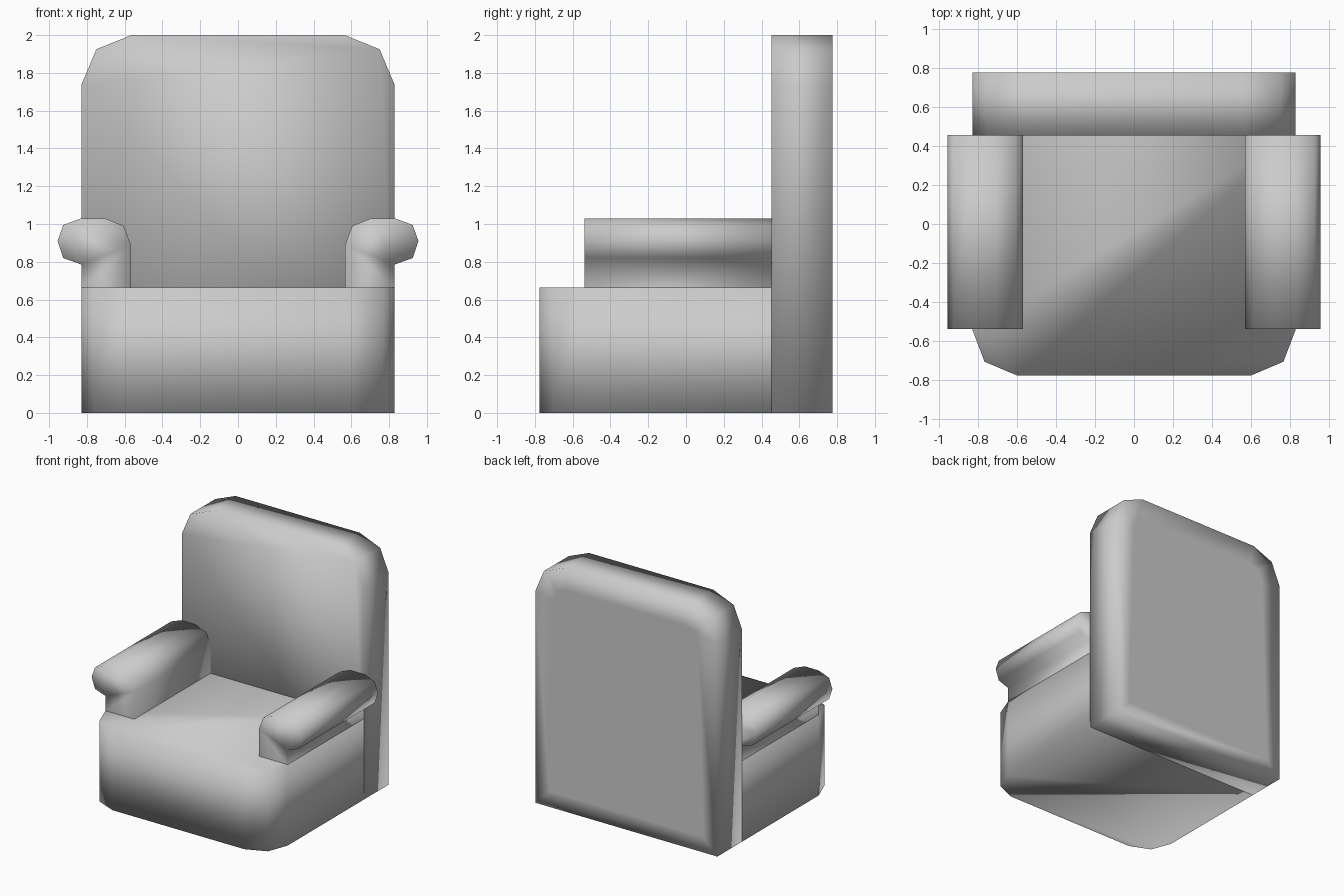
import bpy
import bmesh

if "Cube" in bpy.data.objects:
    bpy.data.objects.remove(bpy.data.objects["Cube"])


def prism(name, profile, place, start, end, keep_start=True, keep_end=True,
          skip_sides=(), inset_end=0.0):
    """Extrude a 2D profile from start to end; place maps (u, v, depth) to xyz."""
    bm = bmesh.new()
    a = [bm.verts.new(place(u, v, start)) for u, v in profile]
    b = [bm.verts.new(place(u, v, end)) for u, v in profile]
    n = len(profile)
    for i in range(n):
        if i not in skip_sides:
            j = (i + 1) % n
            bm.faces.new((a[i], a[j], b[j], b[i]))
    if keep_start:
        bm.faces.new(a[::-1])
    cap = bm.faces.new(b) if keep_end else None
    bmesh.ops.recalc_face_normals(bm, faces=bm.faces[:])
    if cap and inset_end:
        bmesh.ops.inset_region(bm, faces=[cap], thickness=inset_end)
    for f in bm.faces:
        f.smooth = True
    mesh = bpy.data.meshes.new(name)
    bm.to_mesh(mesh)
    bm.free()
    obj = bpy.data.objects.new(name, mesh)
    bpy.context.collection.objects.link(obj)
    return obj


def mirrored(half):
    """Complete a right-hand outline with its left-hand copy."""
    return half + [(-x, y) for x, y in reversed(half)]


def upward(u, v, d):
    return (u, v, d)


def backward(u, v, d):
    return (u, d, v)


# Seat base: plan outline with rounded front corners, open where it meets the back
base_half = [(0.60, -0.775), (0.765, -0.705), (0.828, -0.54), (0.828, 0.452)]
prism("seat_base", mirrored(base_half), upward, 0.0, 0.665, skip_sides=(3,))

# Backrest: front outline with rounded top corners, flat middle panel at the rear
back_half = [(0.828, 0.0), (0.828, 1.74), (0.75, 1.925), (0.565, 2.0)]
prism("backrest", mirrored(back_half), backward, 0.452, 0.775, inset_end=0.18)

# Arms: upright support with an overhanging roll, open where it meets the base
arm_profile = [(0.828, 0.665), (0.828, 0.785), (0.925, 0.82), (0.955, 0.91),
               (0.925, 0.995), (0.83, 1.03), (0.705, 1.03), (0.605, 0.99),
               (0.567, 0.89), (0.567, 0.665)]
arms = prism("arms", arm_profile, backward, -0.537, 0.455, skip_sides=(9,))
arms.modifiers.new("Mirror", 'MIRROR').use_mirror_merge = False
